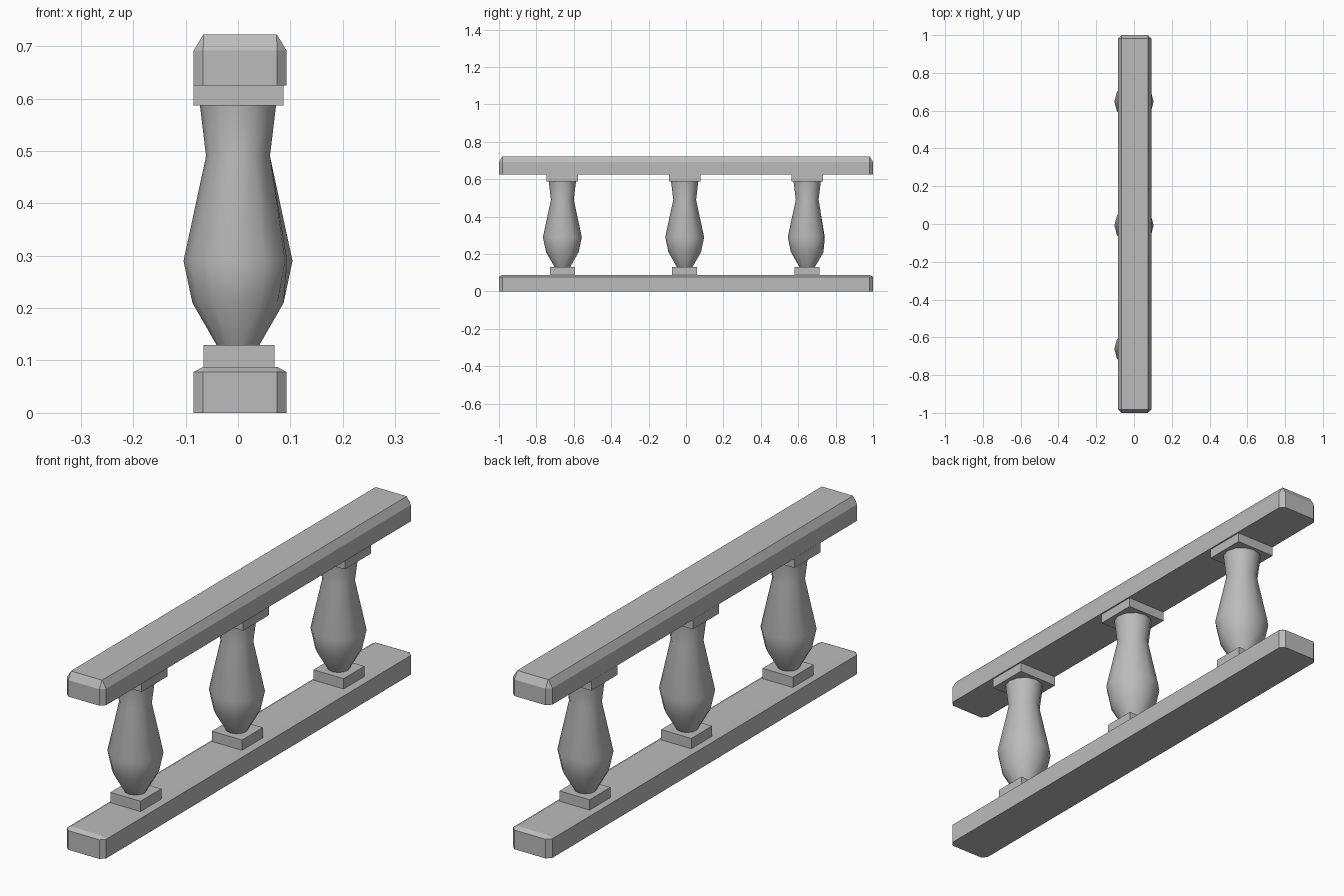
import bpy, bmesh, math
from mathutils import Vector

cube = bpy.data.objects.get("Cube")
if cube:
    bpy.data.objects.remove(cube, do_unlink=True)

stone = bpy.data.materials.new("grey stone")
stone.use_nodes = True
grey = (0.5, 0.5, 0.5, 1)
stone.diffuse_color = grey
stone.node_tree.nodes["Principled BSDF"].inputs["Base Color"].default_value = grey


def finish(name, bm, smooth=0):
    bmesh.ops.recalc_face_normals(bm, faces=bm.faces)
    mesh = bpy.data.meshes.new(name)
    bm.to_mesh(mesh)
    bm.free()
    mesh.materials.append(stone)
    obj = bpy.data.objects.new(name, mesh)
    bpy.context.collection.objects.link(obj)
    if smooth:
        bpy.ops.object.select_all(action='DESELECT')
        obj.select_set(True)
        bpy.context.view_layer.objects.active = obj
        bpy.ops.object.shade_smooth_by_angle(angle=math.radians(smooth))
    return obj


def loft(name, rings, smooth=0, dents=()):
    """Join rings of points into a closed solid; dents are (spot, reach, push)."""
    bm = bmesh.new()
    loops = [[bm.verts.new(p) for p in ring] for ring in rings]
    for a, b in zip(loops, loops[1:]):
        for i in range(len(a)):
            j = (i + 1) % len(a)
            bm.faces.new((a[i], a[j], b[j], b[i]))
    bm.faces.new(loops[0][::-1])
    bm.faces.new(loops[-1])
    for spot, reach, push in dents:
        for v in bm.verts:
            if (v.co - Vector(spot)).length < reach:
                v.co += Vector(push)
    return finish(name, bm, smooth)


def rail_ring(cx, hx, hy, cut, z):
    """Rectangle with clipped corners."""
    pts = []
    for sx, sy in ((1, 1), (-1, 1), (-1, -1), (1, -1)):
        pair = [(cx + sx * hx, sy * (hy - cut), z), (cx + sx * (hx - cut), sy * hy, z)]
        pts += pair if sx * sy > 0 else pair[::-1]
    return pts


def rail(name, z0, z1, z2):
    c, hx, cut = 0.004, 0.0885, 0.018
    return loft(name, [rail_ring(c, hx, 1, cut, z0), rail_ring(c, hx, 1, cut, z1),
                       rail_ring(c, hx - cut, 1 - cut, 0.001, z2)])


def block(name, x0, x1, y, hy, z0, z1):
    ring = ((x0, y - hy), (x1, y - hy), (x1, y + hy), (x0, y + hy))
    return loft(name, [[(px, py, z) for px, py in ring] for z in (z0, z1)])


# Bottom and top rails with chamfered upper edges
rail("bottom_rail", 0, 0.078, 0.088)
rail("top_rail", 0.625, 0.692, 0.722)

# Turned balusters between square base and cap blocks
profile = [(0.04, 0.128), (0.087, 0.21), (0.104, 0.29), (0.061, 0.49), (0.073, 0.59)]
sides = 12
chips = {"front": ((0.104, 0, 0.29), (-0.01, 0, 0)), "middle": None,
         "back": ((0, 0.104, 0.29), (0, -0.01, 0))}
for (place, chip), y in zip(chips.items(), (-0.661, -0.007, 0.648)):
    block(place + "_base_block", -0.066, 0.07, y, 0.067, 0.085, 0.13)
    block(place + "_cap_block", -0.085, 0.087, y, 0.084, 0.587, 0.627)
    rings = [[(r * math.cos(t), y + r * math.sin(t), z)
              for t in (math.tau * k / sides for k in range(sides))] for r, z in profile]
    dents = []
    if chip:
        spot, push = chip
        dents = [(Vector(spot) + Vector((0, y, 0)), 0.02, push)]
    loft(place + "_baluster", rings, smooth=60, dents=dents)
